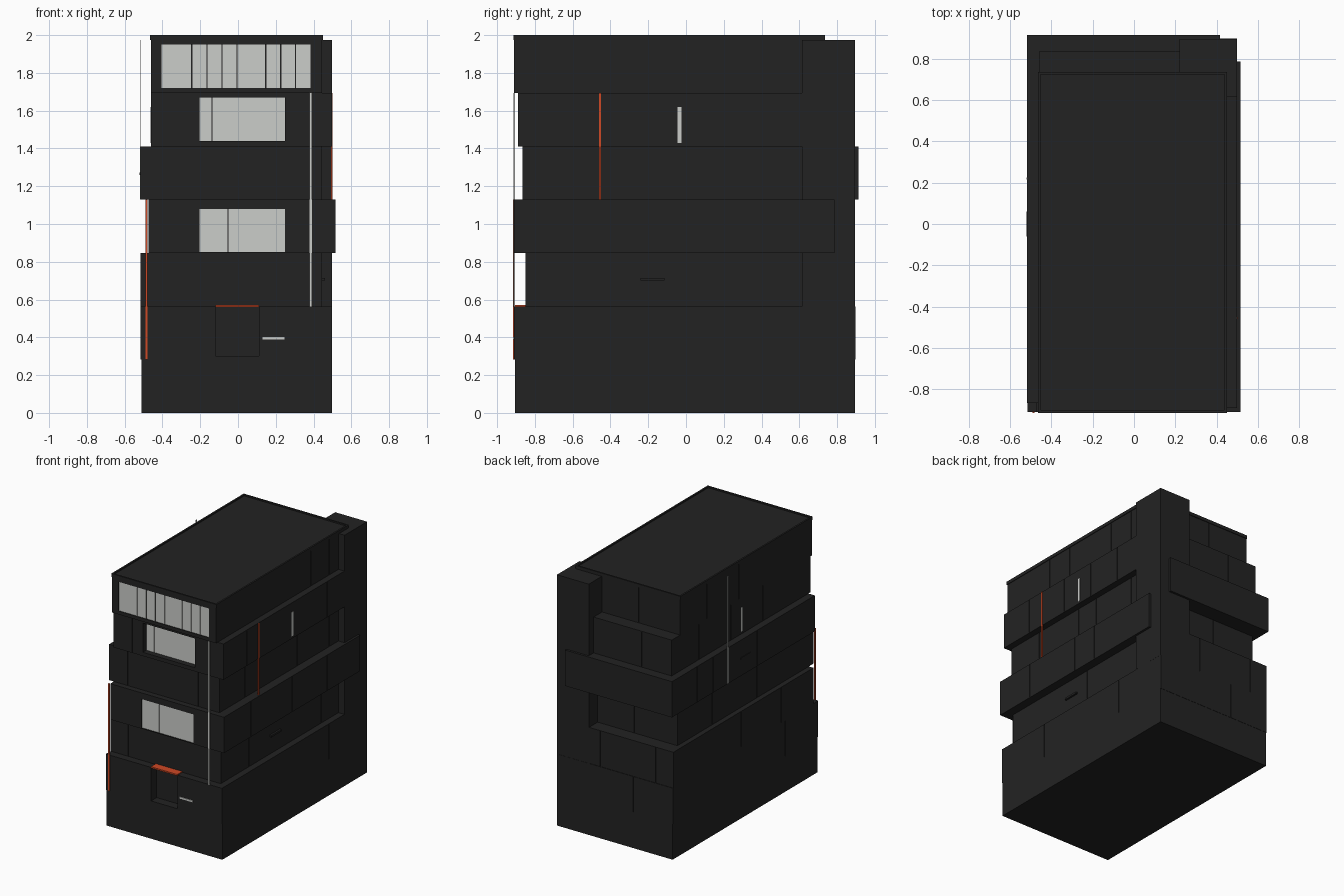
import bpy, bmesh
from mathutils import Vector

if "Cube" in bpy.data.objects:
    bpy.data.objects.remove(bpy.data.objects["Cube"])


def material(name, col):
    m = bpy.data.materials.new(name)
    m.diffuse_color = (*col, 1)
    m.use_nodes = True
    m.node_tree.nodes["Principled BSDF"].inputs["Base Color"].default_value = m.diffuse_color
    return m


DARK = material("charcoal", (0.0165, 0.0165, 0.0165))
LIGHT = material("pale_grey", (0.60, 0.61, 0.59))
RED = material("orange_red", (0.62, 0.065, 0.018))


def boxes(name, items, mat):
    """One object made of boxes given as (x0, x1, y0, y1, z0, z1)."""
    bm = bmesh.new()
    for x0, x1, y0, y1, z0, z1 in items:
        r = bmesh.ops.create_cube(bm, size=1)
        for v in r["verts"]:
            v.co = Vector(((x0 + x1) / 2 + v.co.x * (x1 - x0),
                           (y0 + y1) / 2 + v.co.y * (y1 - y0),
                           (z0 + z1) / 2 + v.co.z * (z1 - z0)))
    me = bpy.data.meshes.new(name)
    bm.to_mesh(me)
    bm.free()
    me.materials.append(mat)
    ob = bpy.data.objects.new(name, me)
    bpy.context.collection.objects.link(ob)
    return ob


def cut(ob, items):
    """Subtract boxes from an object and apply the result."""
    cutter = boxes("cutter", items, DARK)
    cutter.hide_render = True
    mod = ob.modifiers.new("cut", "BOOLEAN")
    mod.operation, mod.solver, mod.object = "DIFFERENCE", "EXACT", cutter
    bpy.context.view_layer.objects.active = ob
    bpy.ops.object.modifier_apply(modifier=mod.name)
    bpy.data.objects.remove(cutter)


H = 1.975 / 7       # storey height
G, D = 0.002, 0.006  # seam half width and depth

# storeys: x0, x1, y0, y1, then seams on front, right, back, left
STOREYS = [
    (-0.51, 0.497, -0.905, 0.895, [], [], [], []),
    (-0.515, 0.497, -0.91, 0.897, [-0.43], [-0.43, 0.42], [-0.17], [0.1, -0.5]),
    (-0.515, 0.445, -0.85, 0.893, [-0.36], [-0.5, 0.0, 0.4], [0.12, -0.36], [0.5, 0.05, -0.45]),
    (-0.475, 0.515, -0.91, 0.785, [-0.33], [-0.575, -0.275, -0.06, 0.16, 0.375], [-0.1], [0.35, -0.2]),
    (-0.517, 0.445, -0.865, 0.835, [-0.355, 0.26], [-0.55, -0.3, -0.1, 0.1, 0.28, 0.5], [],
     [0.6, 0.4, -0.15, -0.4, -0.65]),
    (-0.46, 0.497, -0.89, 0.835, [-0.3], [-0.6, -0.2, 0.1, 0.4], [-0.2], [0.5, 0.1, -0.3, -0.6]),
    (-0.46, 0.445, -0.91, 0.73, [], [-0.66, -0.43, -0.2, 0.03, 0.27, 0.5], [-0.1], [0.4, 0.0, -0.4]),
]

# openings per storey: x0, x1, z0, z1, recess, divider positions
WINDOWS = {
    3: (-0.205, 0.25, 0.852, 1.08, 0.012, [-0.053]),
    5: (-0.205, 0.25, 1.44, 1.67, 0.05, [-0.137]),
    6: (-0.405, 0.385, 1.72, 1.95, 0.012, [-0.245, -0.165, -0.085, -0.005, 0.147, 0.226, 0.305]),
}
DOOR = (-0.12, 0.11, 0.30, 0.562, 0.07)

for i, (x0, x1, y0, y1, front, right, back, left) in enumerate(STOREYS):
    z0, z1 = i * H, (i + 1) * H
    ob = boxes(f"storey_{i + 1}", [(x0, x1, y0, y1, z0, z1)], DARK)
    za, zb = z0 + 0.004, z1 - 0.004
    # panel seams
    cuts = [(s - G, s + G, y0 - 0.1, y0 + D, za, zb) for s in front]
    cuts += [(s - G, s + G, y1 - D, y1 + 0.1, za, zb) for s in back]
    cuts += [(x1 - D, x1 + 0.1, s - G, s + G, za, zb) for s in right]
    cuts += [(x0 - 0.1, x0 + D, s - G, s + G, za, zb) for s in left]
    # window and door recesses
    if i in WINDOWS:
        a, b, c, d, depth, dividers = WINDOWS[i]
        cuts.append((a, b, y0 - 0.1, y0 + depth, c, d))
        xs = [a - 0.003] + dividers + [b + 0.003]
        boxes(f"window_panes_{i + 1}",
              [(p + 0.003, q - 0.003, y0 + depth - 0.006, y0 + depth + 0.002, c, d)
               for p, q in zip(xs, xs[1:])], LIGHT)
    if i == 1:
        a, b, c, d, depth = DOOR
        cuts.append((a, b, y0 - 0.1, y0 + depth, c, d))
    if cuts:
        cut(ob, cuts)

# back slab wrapping the fifth storey, and the rear corner tower
boxes("rear_slab", [(-0.517, 0.415, 0.80, 0.913, 4 * H, 5 * H)], DARK)
boxes("corner_tower", [(0.22, 0.4975, 0.615, 0.8955, 2 * H, 7 * H)], DARK)

# roof with a low rim
roof = boxes("roof", [(-0.465, 0.45, -0.913, 0.735, 1.974, 2.0)], DARK)
cut(roof, [(-0.452, 0.437, -0.90, 0.722, 1.99, 2.1)])

# door canopy and door-side handle
boxes("door_canopy", [(-0.12, 0.11, -0.913, -0.848, 0.56, 0.571)], RED)
boxes("door_bar", [(0.13, 0.245, -0.915, -0.905, 0.388, 0.402)], LIGHT)

# vertical rods
boxes("front_rod", [(0.379, 0.392, -0.914, -0.906, 2 * H, 6 * H)], LIGHT)
boxes("left_front_rod", [(-0.49, -0.48, -0.915, -0.907, H, 4 * H)], RED)
boxes("right_rod", [(0.493, 0.501, -0.46, -0.45, 4 * H, 6 * H)], RED)
boxes("left_rod", [(-0.52, -0.515, 0.215, 0.225, 4 * H, 7 * H)], LIGHT)

# slit windows on both sides
boxes("right_slit_window", [(0.49, 0.499, -0.045, -0.025, 1.43, 1.62)], LIGHT)
boxes("left_slit_window", [(-0.462, -0.455, -0.045, -0.025, 1.43, 1.62)], LIGHT)

# small ledge bars on the sides
boxes("right_ledge_bar", [(0.44, 0.46, -0.24, -0.115, 0.70, 0.715)], DARK)
boxes("left_ledge_bar", [(-0.521, -0.51, -0.06, 0.06, 1.26, 1.272)], DARK)
